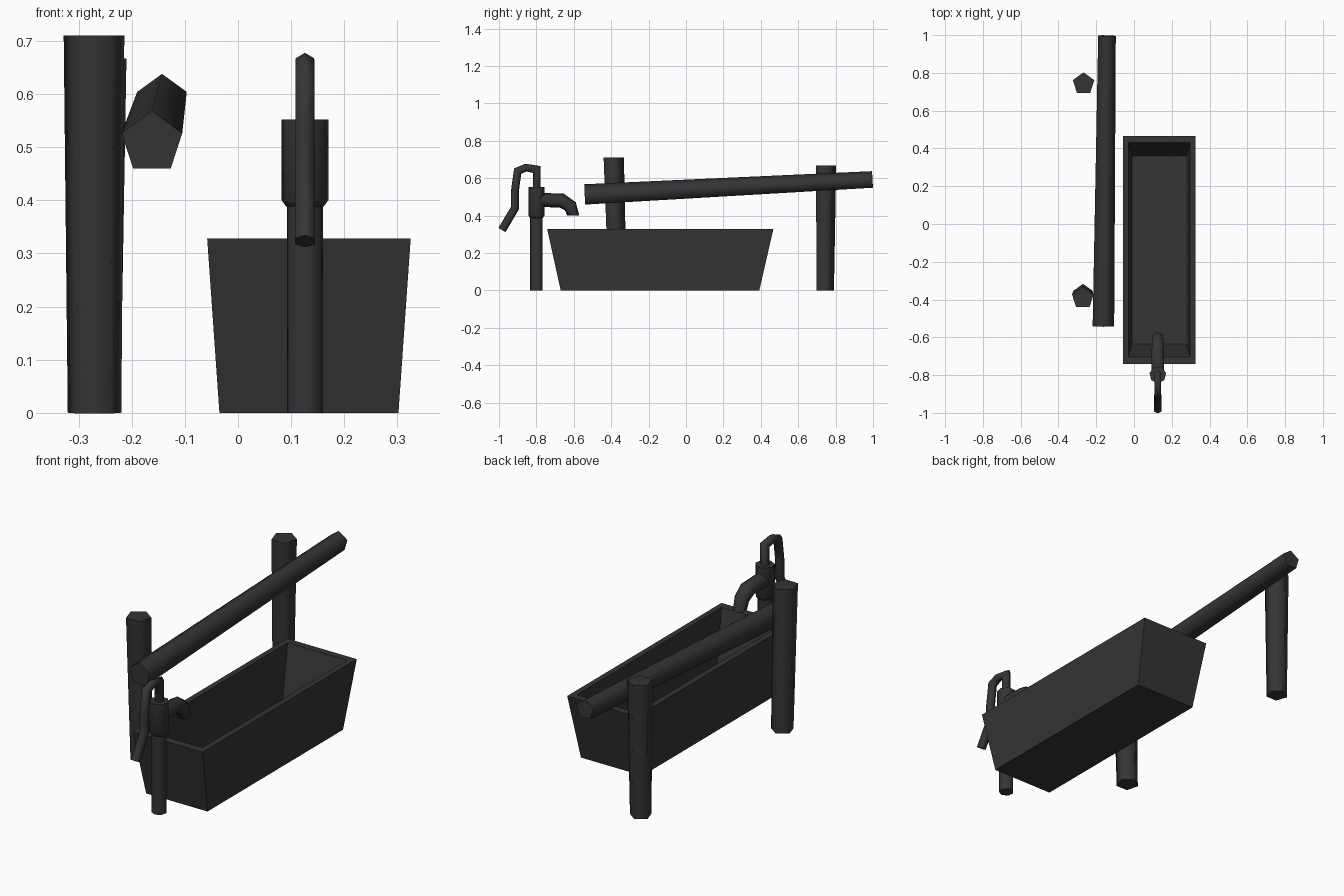
import bpy, bmesh, math
from mathutils import Vector

if "Cube" in bpy.data.objects:
    bpy.data.objects.remove(bpy.data.objects["Cube"])

iron = bpy.data.materials.new("dark grey")
iron.diffuse_color = (0.035, 0.035, 0.035, 1)
iron.use_nodes = True
iron.node_tree.nodes["Principled BSDF"].inputs["Base Color"].default_value = iron.diffuse_color


def finish(name, bm, angle):
    bmesh.ops.recalc_face_normals(bm, faces=bm.faces)
    me = bpy.data.meshes.new(name)
    bm.to_mesh(me)
    bm.free()
    me.materials.append(iron)
    ob = bpy.data.objects.new(name, me)
    bpy.context.collection.objects.link(ob)
    bpy.ops.object.select_all(action='DESELECT')
    ob.select_set(True)
    bpy.context.view_layer.objects.active = ob
    bpy.ops.object.shade_smooth_by_angle(angle=math.radians(angle))


def loft(bm, rings):
    rings = [[bm.verts.new(p) for p in r] for r in rings]
    n = len(rings[0])
    for a, b in zip(rings, rings[1:]):
        for i in range(n):
            j = (i + 1) % n
            bm.faces.new((a[i], a[j], b[j], b[i]))
    bm.faces.new(rings[0])
    bm.faces.new(rings[-1])


def tube(name, path, radii, sides, apex=1, end_dir=None):
    """Mitred polygon tube along a path; apex picks which way one corner points."""
    pts = [Vector(p) for p in path]
    seg = [(b - a).normalized() for a, b in zip(pts, pts[1:])]
    rings = []
    for i, (p, r) in enumerate(zip(pts, radii)):
        before, after = seg[max(i - 1, 0)], seg[min(i, len(seg) - 1)]
        t = (before + after).normalized()
        if end_dir and i == len(pts) - 1:
            t = Vector(end_dir)
        side = Vector((1, 0, 0))
        side = (side - t * side.dot(t)).normalized()
        n = t.cross(side) * apex
        stretch = 1 / max(t.dot(before), 0.5)
        rings.append([p + side * (r * math.sin(k * math.tau / sides))
                      + n * (r * stretch * math.cos(k * math.tau / sides))
                      for k in range(sides)])
    bm = bmesh.new()
    loft(bm, rings)
    finish(name, bm, 80)


# Trough: outer shell, rim and inner basin
def rect(x0, x1, y0, y1, z):
    return [(x0, y0, z), (x1, y0, z), (x1, y1, z), (x0, y1, z)]


bm = bmesh.new()
loft(bm, [rect(-0.035, 0.302, -0.67, 0.392, 0),
          rect(-0.058, 0.325, -0.742, 0.467, 0.328),
          rect(-0.03, 0.297, -0.703, 0.432, 0.328),
          rect(-0.01, 0.277, -0.635, 0.36, 0.04)])
finish("trough", bm, 30)

# Fence: two leaning posts and a sloping rail
tube("front_post", [(-0.27, -0.37, 0), (-0.271, -0.392, 0.71)], [0.053, 0.06], 5, end_dir=(0, 0, 1))
tube("back_post", [(-0.27, 0.74, 0), (-0.267, 0.743, 0.667)], [0.051, 0.06], 5, end_dir=(0, 0, 1))
tube("rail", [(-0.162, -0.541, 0.508), (-0.143, 0.997, 0.589)], [0.06, 0.049], 5, apex=-1)

# Pump: standpipe, collar, spout and handle
X = 0.126
tube("pump_pipe", [(X, -0.798, 0), (X, -0.798, 0.4)], [0.035, 0.035], 7, apex=-1)
tube("pump_collar", [(X, -0.798, 0.388), (X, -0.798, 0.4), (X, -0.798, 0.552)],
     [0.036, 0.045, 0.045], 7, apex=-1)
tube("pump_spout", [(X, -0.79, 0.484), (X, -0.665, 0.481), (X, -0.618, 0.45), (X, -0.603, 0.4)],
     [0.038, 0.037, 0.034, 0.031], 6, end_dir=(0, 0, -1))
tube("pump_handle", [(X, -0.798, 0.54), (X, -0.798, 0.647), (X, -0.856, 0.657),
                     (X, -0.9, 0.638), (X, -0.915, 0.53), (X, -0.915, 0.44),
                     (X, -0.984, 0.323)],
     [0.021, 0.021, 0.02, 0.021, 0.021, 0.022, 0.022], 6)
